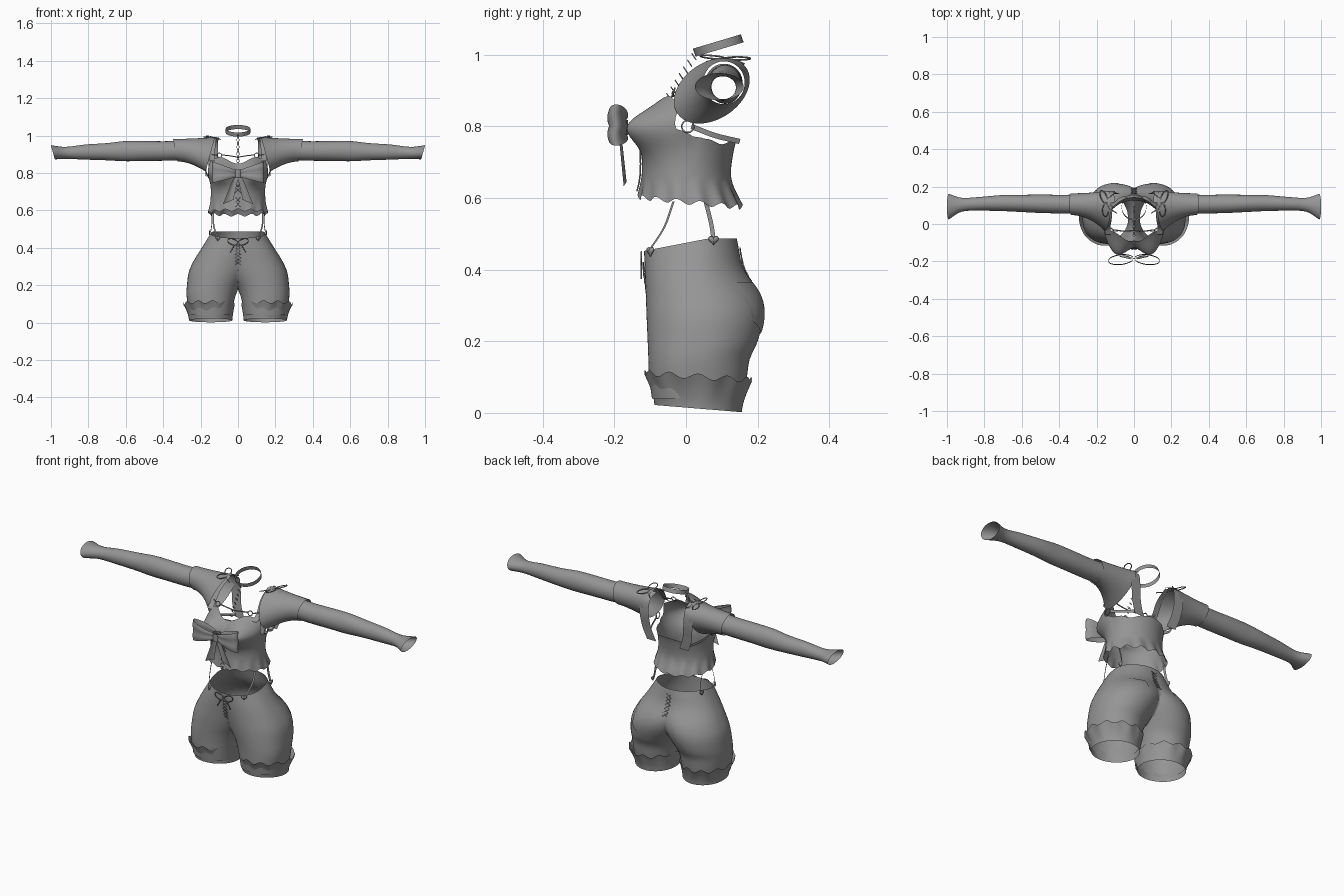
import bpy, bmesh
from math import sin, cos, pi, radians
from mathutils import Vector
from mathutils.bvhtree import BVHTree

if "Cube" in bpy.data.objects:
    bpy.data.objects.remove(bpy.data.objects["Cube"])

cloth = bpy.data.materials.new("grey cloth")
cloth.use_nodes = True
GREY = (0.3, 0.3, 0.3, 1)
cloth.diffuse_color = GREY
cloth.node_tree.nodes["Principled BSDF"].inputs["Base Color"].default_value = GREY
SEG = 64


def finish(name, mesh, mirror=False):
    obj = bpy.data.objects.new(name, mesh)
    bpy.context.collection.objects.link(obj)
    mesh.materials.clear()
    mesh.materials.append(cloth)
    mesh.shade_smooth()
    if mirror:
        obj.modifiers.new("mirror", "MIRROR")
    return obj


def sheet(name, rows, closed=True, mirror=False, cut=False):
    """Skin a grid of points, optionally closed around each row."""
    bm = bmesh.new()
    grid = [[bm.verts.new(p) for p in row] for row in rows]
    n = len(rows[0])
    for a, b in zip(grid, grid[1:]):
        for i in range(n if closed else n - 1):
            j = (i + 1) % n
            bm.faces.new((a[i], a[j], b[j], b[i]))
    if cut:
        bmesh.ops.bisect_plane(bm, geom=bm.verts[:] + bm.edges[:] + bm.faces[:],
                               plane_co=(0, 0, 0), plane_no=(1, 0, 0), clear_inner=True)
    bmesh.ops.recalc_face_normals(bm, faces=bm.faces[:])
    mesh = bpy.data.meshes.new(name)
    bm.to_mesh(mesh)
    bm.free()
    return finish(name, mesh, mirror)


def cord(name, paths, radius, mirror=False, loop=False):
    """Round cords along one or more paths."""
    curve = bpy.data.curves.new(name, "CURVE")
    curve.dimensions = "3D"
    curve.bevel_depth = radius
    curve.bevel_resolution = 1
    for pts in paths:
        s = curve.splines.new("POLY")
        s.points.add(len(pts) - 1)
        for p, co in zip(s.points, pts):
            p.co = (*co, 1)
        s.use_cyclic_u = loop
    tmp = bpy.data.objects.new(name, curve)
    mesh = bpy.data.meshes.new_from_object(tmp)
    bpy.data.objects.remove(tmp)
    return finish(name, mesh, mirror)


def smooth(keys, steps):
    """Catmull-Rom samples through rows of numbers."""
    out, k = [], [Vector(v) for v in keys]
    k = [2 * k[0] - k[1]] + k + [2 * k[-1] - k[-2]]
    for a, b, c, d in zip(k, k[1:], k[2:], k[3:]):
        for i in range(steps):
            t = i / steps
            out.append(b + (c - a) * t / 2 + (2 * a - 5 * b + 4 * c - d) * t * t / 2
                       + (3 * b - a - 3 * c + d) * t ** 3 / 2)
    return out + [k[-2]]


def turn(n=SEG):
    return [2 * pi * i / n for i in range(n)]


def ribbon(name, path, side, mirror=True):
    side = Vector(side)
    return sheet(name, [[p - side, p, p + side] for p in smooth(path, 6)], False, mirror)


# Shorts: each leg is lofted and cut on the middle plane (z, centre x, radius x, front, back)
leg = [(0.04, 0.147, 0.115, -0.095, 0.16), (0.1, 0.147, 0.123, -0.103, 0.17),
       (0.15, 0.143, 0.132, -0.105, 0.178), (0.2, 0.13, 0.143, -0.107, 0.2),
       (0.27, 0.1, 0.163, -0.11, 0.216), (0.33, 0.07, 0.166, -0.112, 0.205),
       (0.4, 0.035, 0.157, -0.115, 0.16), (0.475, 0, 0.145, -0.117, 0.142)]
rows = []
for z, cx, rx, yf, yb in smooth(leg, 4):
    tilt = 0.2 * max(0, (z - 0.2) / 0.28) ** 2
    row = []
    for t in turn():
        s = sin(t)
        bulge = abs(s) ** (0.75 if s < 0 else 1)
        y = (yf + yb) / 2 + (yb - yf) / 2 * (bulge if s > 0 else -bulge)
        row.append((cx + rx * cos(t), y, z + tilt * min(y, 0.06)))
    rows.append(row)
shorts = sheet("shorts", rows, mirror=True, cut=True)
tree = BVHTree.FromPolygons([v.co for v in shorts.data.vertices],
                            [p.vertices[:] for p in shorts.data.polygons])


def on_shorts(x, z, d):
    """Point just outside the shorts; d is -1 for the front, 1 for the back."""
    hit = tree.ray_cast(Vector((max(x, 0.001), d, z)), Vector((0, -d, 0)))[0]
    return Vector((x, (hit.y if hit else d * 0.12) + d * 0.004, z))


# Scalloped cuffs
rows = []
for i in range(9):
    v = i / 8
    flare = v ** 1.5
    rows.append([(0.146 + 0.01 * flare + (0.116 + 0.022 * flare) * cos(t),
                  0.034 + (0.122 + 0.028 * flare) * sin(t),
                  0.012 - 0.01 * sin(t) + v * (0.09 + 0.008 * cos(11 * t))) for t in turn(88)])
sheet("leg_cuff", rows, mirror=True)

# Back pockets
sheet("back_pocket", [[on_shorts(0.085 + 0.115 * u / 8,
                                 0.365 - v / 8 * (0.11 + 0.035 * (1 - abs(u / 4 - 1))), 1)
                       for u in range(9)] for v in range(9)], False, True)

# Laces on the shorts
for label, d, lo, hi in (("front_lacing", -1, 0.31, 0.42), ("back_lacing", 1, 0.35, 0.46)):
    steps = [lo + (hi - lo) * i / 6 for i in range(7)]
    cord(label, [[on_shorts((-1) ** i * k * 0.014, z, d) for i, z in enumerate(steps)]
                 for k in (-1, 1)], 0.002)


def small_bow(name, centre, along, up, size, mirror):
    """Thin cord bow with two loops and two tails."""
    c, a, u = Vector(centre), Vector(along), Vector(up)
    paths = []
    for s in (-1, 1):
        paths.append([c + size * (s * a * (1 - cos(t)) / 2 + u * 0.3 * (sin(t) + 0.4 * (1 - cos(t))))
                      for t in turn(17)] + [c])
        paths.append([c, c + size * (s * a * 0.4 - u * 0.3), c + size * (s * a * 0.75 - u * 0.9)])
    cord(name, paths, 0.0025, mirror)


small_bow("waist_bow", (0, -0.125, 0.425), (1, 0, 0), (0, 0, 1), 0.055, False)
small_bow("shoulder_bow", (0.15, 0.11, 0.99), (0.15, 1, -0.05), (0.8, 0, 0.2), 0.07, True)

# Crop top: body rings (z, radius x, front, back) plus bust and a shaped neckline
body = smooth([(0.57, 0.165, -0.14, 0.158), (0.64, 0.148, -0.125, 0.127),
               (0.7, 0.145, -0.12, 0.133), (0.78, 0.155, -0.105, 0.155),
               (0.89, 0.16, -0.055, 0.168)], 12)
neck = [(0, 0.85), (35, 0.885), (60, 0.87), (80, 0.79), (110, 0.765),
        (135, 0.75), (160, 0.765), (180, 0.77)]


def neckline(deg):
    for (a, za), (b, zb) in zip(neck, neck[1:]):
        if deg <= b:
            k = (deg - a) / (b - a)
            return za + (zb - za) * k * k * (3 - 2 * k)
    return neck[-1][1]


def top_point(t, z):
    f = min(max((z - 0.57) / 0.32, 0), 1) * (len(body) - 1)
    i = min(int(f), len(body) - 2)
    _, rx, yf, yb = body[i].lerp(body[i + 1], f - i)
    x, y = rx * sin(t), (yf + yb) / 2 - (yb - yf) / 2 * cos(t)
    if cos(t) > -0.2:
        h = 2.718 ** -(((z - 0.8) / 0.062) ** 2)
        y -= 0.072 * h * 2.718 ** -(((abs(x) - 0.08) / 0.06) ** 2)
        x += 0.028 * h * sin(t) * min(1, cos(t) + 0.2)
    flare = 0.006 * cos(14 * t) * max(0, (0.66 - z) / 0.09)
    return Vector((x + flare * sin(t), y - flare * cos(t), z))


rows = []
for v in range(33):
    row = []
    for t in turn(112):
        deg = 180 - abs(180 - t * 180 / pi)
        low = 0.588 + 0.014 * cos(t) + 0.007 * cos(14 * t)
        row.append(top_point(t, low + (neckline(deg) - low) * v / 32))
    rows.append(row)
sheet("crop_top", rows)

# Centre lacing on the top
cord("chest_lacing", [[top_point(0, 0.62 + 0.025 * i) + Vector(((-1) ** i * k * 0.013, -0.004, 0))
                       for i in range(8)] for k in (-1, 1)], 0.0022)

# Shoulder pieces, from a wide armhole to a short sleeve edge
rows = []
for i in range(13):
    v = i / 12
    e = 1 - (1 - v) ** 1.8
    row = []
    for t in turn(48):
        c, s = cos(t), sin(t)
        a = Vector((0.148 - 0.025 * s, 0.072 + 0.1 * c + 0.035 * s, 0.9 + 0.092 * s))
        b = Vector((0.335 + 0.012 * s, 0.106 + 0.058 * c, 0.922 + 0.06 * s))
        p = a.lerp(b, e)
        p.x = a.x + (b.x - a.x) * v
        row.append(p)
    rows.append(row)
sheet("shoulder_piece", rows, mirror=True)

# Long sleeves with flared wrists (x, centre y, centre z, radius y, radius z)
arm = [(0.28, 0.106, 0.922, 0.052, 0.053), (0.38, 0.106, 0.918, 0.05, 0.052),
       (0.5, 0.108, 0.918, 0.049, 0.053), (0.6, 0.11, 0.917, 0.046, 0.054),
       (0.7, 0.112, 0.914, 0.043, 0.046), (0.82, 0.108, 0.912, 0.037, 0.04),
       (0.92, 0.103, 0.908, 0.037, 0.032), (0.99, 0.093, 0.911, 0.068, 0.038)]
sheet("long_sleeve", [[(x + 0.012 * sin(t) * max(0, (x - 0.9) / 0.1), cy + ry * cos(t),
                        cz + rz * sin(t)) for t in turn(40)]
                      for x, cy, cz, ry, rz in smooth(arm, 5)], mirror=True)

# Straps joining the top to the shoulder pieces
ribbon("back_strap", [(0.1, 0.16, 0.74), (0.125, 0.168, 0.81), (0.135, 0.176, 0.89),
                      (0.135, 0.165, 0.96), (0.13, 0.115, 0.99)], (0.028, 0, 0))
ribbon("front_strap", [(0.135, -0.055, 0.865), (0.142, -0.02, 0.89), (0.135, 0.03, 0.955),
                       (0.13, 0.1, 0.993)], (0.016, 0, 0))
ribbon("side_strap", [(0.168, 0.015, 0.8), (0.155, 0.08, 0.775), (0.12, 0.15, 0.758)],
       (0, 0.002, 0.007))

# Rings and cord across the chest
cord("side_ring", [[(0.17, 0.005 + 0.017 * cos(t), 0.8 + 0.017 * sin(t)) for t in turn(16)]],
     0.0025, True, True)
cord("chest_ring", [[(0.1 + 0.013 * cos(t), -0.035 + 0.004 * sin(t), 0.895 + 0.012 * sin(t))
                     for t in turn(14)]], 0.0025, True, True)
cord("chest_cord", [[(0, -0.035, 0.885), (0.05, -0.038, 0.893), (0.088, -0.035, 0.897)],
                    [(0.112, -0.03, 0.895), (0.14, -0.01, 0.9)]], 0.003, True)

# Choker and hanging chain
sheet("choker", [[(0.066 * cos(t), 0.09 + 0.067 * sin(t) - k * 0.004,
                   1.026 + 0.02 * sin(t) + k * 0.011) for t in turn(40)] for k in (-1, 0, 1)])
links = []
for i in range(8):
    c = Vector((0, 0.022, 0.995)).lerp(Vector((0, -0.06, 0.865)), i / 7)
    w = (i % 2) * 0.004 + 0.003
    links.append([c + Vector((w * cos(t), -0.006 * sin(t), 0.009 * sin(t))) for t in turn(10)])
cord("choker_chain", links, 0.0016, loop=True)

# Large chest bow: ribbon loops, knot and tails
rows = []
for t in turn(33) + [2 * pi]:
    x = 0.004 + 0.067 * (1 - cos(t))
    y = -0.184 + 0.026 * sin(t) - 0.1 * x
    h = 0.016 + 0.3 * x
    rows.append([(x, y + 0.003 * cos(k * 2), 0.797 + 0.05 * x + h * k / 3) for k in range(-3, 4)])
sheet("bow_loop", rows, False, True)
sheet("bow_knot", [[(0.02 * cos(t), -0.184 + 0.022 * sin(t), 0.797 + 0.021 * k) for t in turn(20)]
                   for k in (-1, 0, 1)])
rows = []
for i in range(9):
    v = i / 8
    w = 0.012 + 0.016 * v
    rows.append([(0.008 + 0.045 * v + w * k, -0.185 + 0.015 * v + 0.004 * cos(3 * k),
                  0.785 - 0.14 * v - 0.012 * k * v) for k in (-1, -0.5, 0, 0.5, 1)])
sheet("bow_tail", rows, False, True)

# Garter straps with heart clips
ribbon("front_garter", [(0.132, -0.035, 0.59), (0.13, -0.06, 0.52), (0.112, -0.098, 0.46)],
       (0.004, 0.003, 0))
ribbon("side_garter", [(0.142, 0.055, 0.59), (0.14, 0.07, 0.53), (0.146, 0.077, 0.485)],
       (0.002, 0.006, 0))
for label, c, a in (("front_heart", (0.108, -0.1, 0.452), (0.8, 0.6, 0)),
                    ("side_heart", (0.151, 0.077, 0.483), (0, 1, 0))):
    c, a = Vector(c), Vector(a)
    out = Vector((a.y, -a.x, 0))
    shape = [(sin(t) ** 3, (13 * cos(t) - 5 * cos(2 * t) - 2 * cos(3 * t) - cos(4 * t)) / 16)
             for t in turn(24)]
    sheet(label, [[c + out * d + (a * p + Vector((0, 0, q))) * 0.015 * k for p, q in shape]
                  for d, k in ((-0.003, 0.02), (-0.002, 1), (0.003, 0.9), (0.005, 0.02))], mirror=True)
